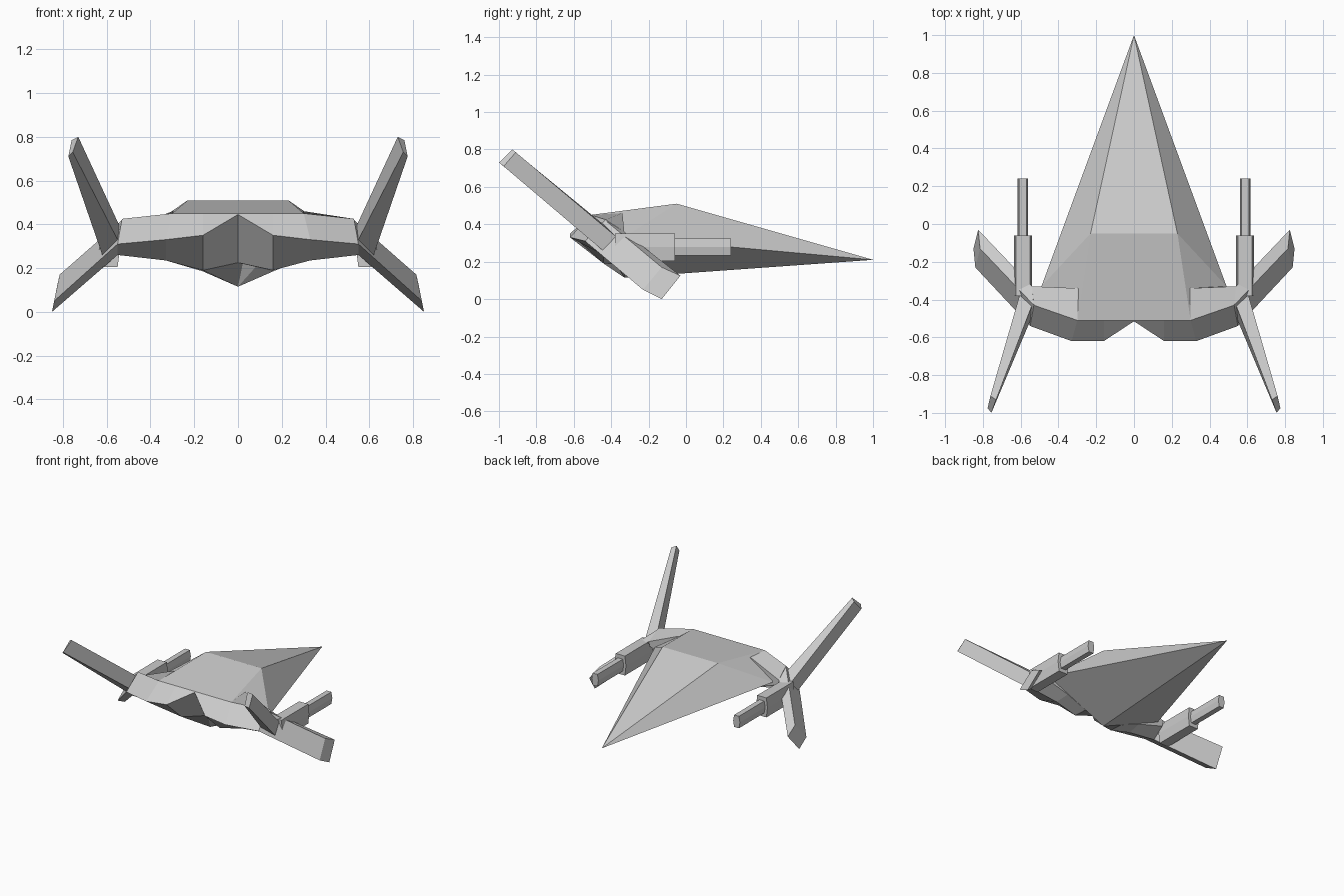
import bpy, bmesh
from mathutils import Vector

old = bpy.data.objects.get("Cube")
if old:
    bpy.data.objects.remove(old, do_unlink=True)

grey = bpy.data.materials.new("light grey metal")
grey.use_nodes = True
COLOUR = (0.6, 0.6, 0.6, 1)
grey.diffuse_color = COLOUR
grey.node_tree.nodes["Principled BSDF"].inputs["Base Color"].default_value = COLOUR


def finish(name, bm):
    bmesh.ops.recalc_face_normals(bm, faces=bm.faces[:])
    mesh = bpy.data.meshes.new(name)
    bm.to_mesh(mesh)
    bm.free()
    mesh.materials.append(grey)
    obj = bpy.data.objects.new(name, mesh)
    bpy.context.collection.objects.link(obj)
    return obj


def loft(name, sections):
    """Skin a row of matching cross-sections and cap both ends."""
    bm = bmesh.new()
    rings = [[bm.verts.new(p) for p in s] for s in sections]
    n = len(rings[0])
    for r, s in zip(rings, rings[1:]):
        for i in range(n):
            j = (i + 1) % n
            bm.faces.new((r[i], r[j], s[j], s[i]))
    bm.faces.new(rings[0])
    bm.faces.new(rings[-1][::-1])
    return finish(name, bm)


def flip(section):
    return [(-x, y, z) for x, y, z in section]


def pair(name, sections):
    loft("left_" + name, sections)
    loft("right_" + name, [flip(s) for s in sections])


# Faceted wedge hull: nose, keel, and mirrored ridge, rear and side corners
bm = bmesh.new()
corners = [(0, 1, .21), (0, -.33, .115)]
for s in (-1, 1):
    corners += [(s * .23, -.05, .51), (s * .30, -.51, .45), (s * .49, -.33, .33)]
for p in corners:
    bm.verts.new(p)
bmesh.ops.convex_hull(bm, input=bm.verts[:])
finish("hull", bm)

# Rear cross beam; each section runs top, rear edge, lower rear, lower front, upper front
half = [
    [(0, -.51, .45), (0, -.515, .445), (0, -.395, .225), (0, -.33, .115), (0, -.34, .40)],
    [(.16, -.51, .45), (.16, -.62, .35), (.16, -.44, .19), (.16, -.33, .185), (.16, -.34, .40)],
    [(.30, -.51, .45), (.33, -.62, .33), (.33, -.44, .235), (.32, -.33, .25), (.30, -.34, .46)],
    [(.53, -.43, .425), (.55, -.54, .31), (.55, -.44, .26), (.54, -.34, .32), (.54, -.33, .36)],
]
loft("rear_beam", [flip(s) for s in half[:0:-1]] + half)

# Swept lower fins
pair("lower_fin", [
    [(.53, -.43, .42), (.55, -.54, .31), (.55, -.44, .26), (.54, -.33, .36)],
    [(.815, -.13, .17), (.84, -.23, .05), (.85, -.13, 0), (.825, -.03, .125)],
])

# Swept upper fins
pair("upper_fin", [
    [(.54, -.43, .39), (.54, -.49, .31), (.62, -.445, .26), (.605, -.375, .335)],
    [(.73, -.93, .80), (.755, -1, .73), (.775, -.975, .71), (.76, -.91, .785)],
])


# Six-sided cannons
def hexagon(y, half_x, flat, half_z):
    c = Vector((.588, y, .278))
    pts = [(half_x, 0), (flat, half_z), (-flat, half_z),
           (-half_x, 0), (-flat, -half_z), (flat, -half_z)]
    return [tuple(c + Vector((x, 0, z))) for x, z in pts]


pair("cannon_body", [hexagon(y, .047, .038, .073) for y in (-.38, -.06)])
pair("cannon_barrel", [hexagon(y, .028, .02, .045) for y in (-.1, .24)])
